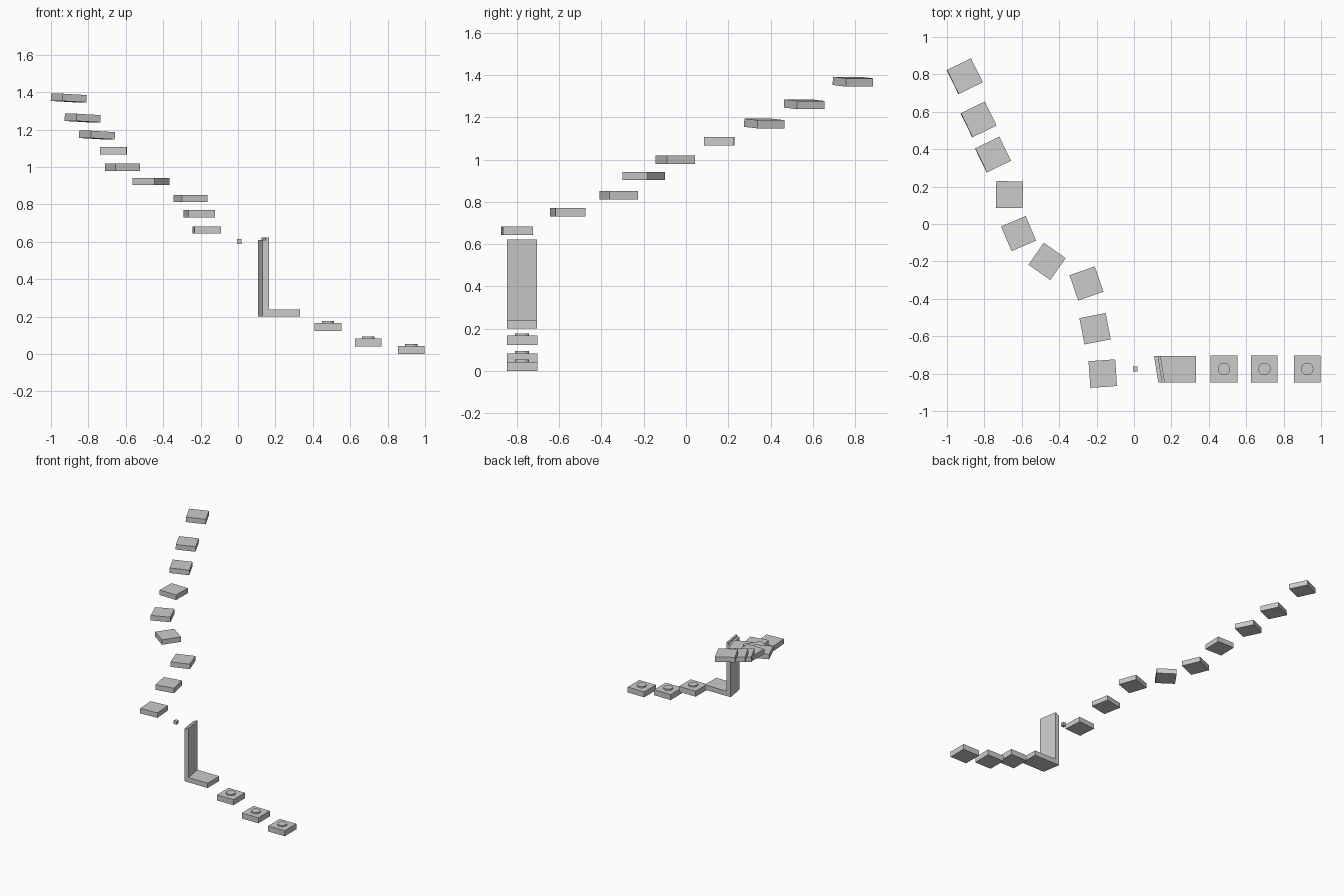
import bpy, bmesh
from math import radians

if "Cube" in bpy.data.objects:
    bpy.data.objects.remove(bpy.data.objects["Cube"])

S, H = 0.143, 0.041  # slab width and thickness


def box(name, loc, size, rot=(0, 0, 0)):
    bpy.ops.mesh.primitive_cube_add(size=1, location=loc, rotation=[radians(a) for a in rot])
    o = bpy.context.object
    o.name = name
    o.scale = size
    return o


def prism(name, outline, z0, z1):
    # vertical extrusion of a plan outline
    bm = bmesh.new()
    face = bm.faces.new([bm.verts.new((x, y, z0)) for x, y in outline])
    top = bmesh.ops.extrude_face_region(bm, geom=[face])["geom"]
    bmesh.ops.translate(bm, vec=(0, 0, z1 - z0),
                        verts=[v for v in top if isinstance(v, bmesh.types.BMVert)])
    bmesh.ops.recalc_face_normals(bm, faces=bm.faces)
    mesh = bpy.data.meshes.new(name)
    bm.to_mesh(mesh)
    bm.free()
    o = bpy.data.objects.new(name, mesh)
    bpy.context.collection.objects.link(o)
    return o


# Lower steps with round buttons
Y = -0.775
for i, (x, z) in enumerate([(0.926, 0.0), (0.697, 0.04), (0.481, 0.124)]):
    box(f"button_step_{i+1}", (x, Y, z + H / 2 + 0.001), (S, S, H + 0.002))
    bpy.ops.mesh.primitive_cylinder_add(vertices=32, radius=0.033, depth=0.022,
                                        location=(x, Y, z + H + 0.002))
    bpy.context.object.name = f"button_{i+1}"
    bpy.ops.object.shade_smooth_by_angle()

# Landing with a skewed wall and a thin ridge along its top
F, B = -0.848, -0.705
prism("landing", [(0.13, F), (0.331, F), (0.331, B), (0.107, B)], 0.2, 0.238)
prism("wall", [(0.13, F), (0.165, F), (0.142, B), (0.107, B)], 0.2, 0.61)
prism("wall_ridge", [(0.149, F), (0.165, F), (0.142, B), (0.126, B)], 0.6, 0.622)

# Small floating block
box("small_block", (0.007, Y, 0.602), (0.026,) * 3)

# Winding upper steps: x, y, z centre, turn, tilt
steps = [
    (-0.167, -0.80, 0.663, 4, 0),
    (-0.208, -0.56, 0.751, 11, 0),
    (-0.254, -0.318, 0.832, 19, 0),
    (-0.465, -0.20, 0.923, -35, 0),
    (-0.617, -0.051, 0.999, 23, 0),
    (-0.666, 0.157, 1.087, -1, 0),
    (-0.754, 0.371, 1.171, 26, 3),
    (-0.831, 0.559, 1.262, 26, 3),
    (-0.905, 0.79, 1.369, 26, 3),
]
for i, (x, y, z, turn, tilt) in enumerate(steps):
    box(f"upper_step_{i+1}", (x, y, z), (S, S, H - 0.002), (0, tilt, turn))
